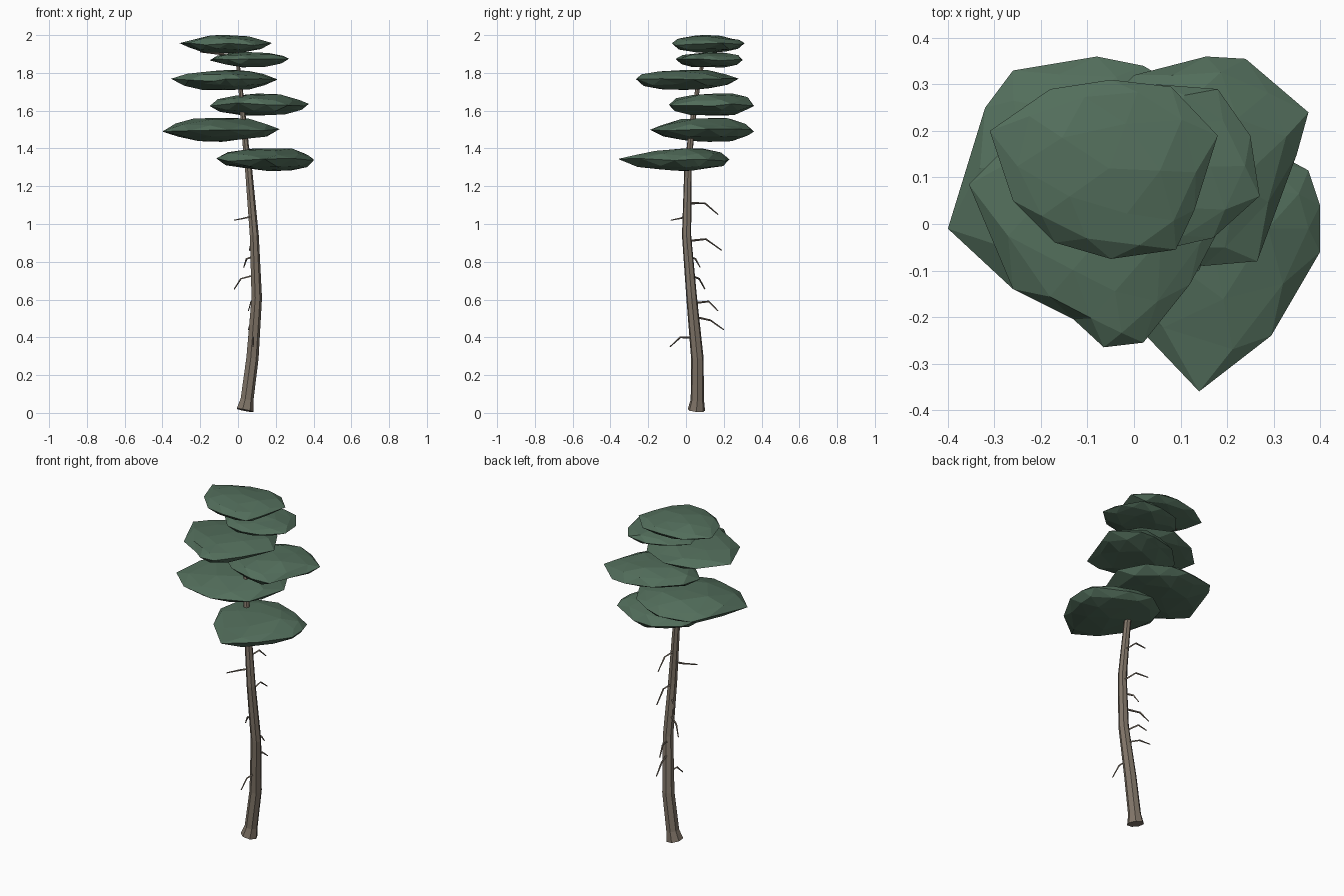
import bpy, bmesh, math, random
from mathutils import Vector

random.seed(4)


def material(name, rgb):
    m = bpy.data.materials.new(name)
    m.diffuse_color = (*rgb, 1)
    return m


BARK = material("bark", (0.22, 0.18, 0.14))
NEEDLES = material("needles", (0.085, 0.155, 0.105))


def finish(bm, name, mat):
    bmesh.ops.recalc_face_normals(bm, faces=bm.faces)
    me = bpy.data.meshes.new(name)
    bm.to_mesh(me)
    bm.free()
    me.materials.append(mat)
    ob = bpy.data.objects.new(name, me)
    bpy.context.collection.objects.link(ob)


def tube(name, pts, radii, sides):
    """Faceted tube with rings square to the path."""
    bm = bmesh.new()
    pts = [Vector(p) for p in pts]
    rings = []
    for i, (p, r) in enumerate(zip(pts, radii)):
        t = pts[min(i + 1, len(pts) - 1)] - pts[max(i - 1, 0)]
        rot = Vector((0, 0, 1)).rotation_difference(t.normalized())
        ring = []
        for k in range(sides):
            a = math.tau * k / sides
            ring.append(bm.verts.new(p + rot @ Vector((r * math.cos(a), r * math.sin(a), 0))))
        rings.append(ring)
    for lo, hi in zip(rings, rings[1:]):
        for k in range(sides):
            n = (k + 1) % sides
            bm.faces.new((lo[k], lo[n], hi[n], hi[k]))
    bm.faces.new(rings[0])
    bm.faces.new(rings[-1])
    finish(bm, name, BARK)


def pad(name, z0, z1, outline):
    """Flattened icosphere whose ten-point equator follows the outline."""
    pts = [Vector(p) for p in outline]
    c = sum(pts, Vector((0, 0))) / len(pts)
    bm = bmesh.new()
    bmesh.ops.create_icosphere(bm, subdivisions=2, radius=1)
    for v in bm.verts:
        r = math.hypot(v.co.x, v.co.y)
        t = (math.degrees(math.atan2(v.co.y, v.co.x)) - 18) / 36 % 10
        i = int(t)
        edge = pts[i % 10].lerp(pts[(i + 1) % 10], t - i)
        xy = c + (edge - c) * r
        z = v.co.z
        if abs(z) < 0.95:
            z += random.uniform(-0.16, 0.16)
        v.co = (xy.x, xy.y, (z0 + z1) / 2 + z * (z1 - z0) / 2)
    finish(bm, name, NEEDLES)


# Curving trunk with a flared foot
tube("trunk",
     [(.035, .055, .014), (.046, .06, .07), (.075, .06, .29), (.098, .03, .61),
      (.085, .003, .94), (.056, .01, 1.28), (.04, .022, 1.42), (.025, .04, 1.58),
      (.013, .062, 1.72), (0, .085, 1.84), (-.008, .1, 1.94)],
     [.047, .036, .034, .029, .025, .02, .017, .015, .012, .01, .007], 7)

# Foliage pads, lowest first
pad("foliage_1", 1.28, 1.40, [(.40, .04), (.375, .115), (.2, .21), (.06, .23), (-.07, .14),
                              (-.115, 0), (-.05, -.16), (.14, -.36), (.295, -.24), (.40, -.06)])
pad("foliage_2", 1.435, 1.56, [(.22, .12), (.14, .27), (.02, .34), (-.08, .36), (-.26, .33),
                               (-.32, .25), (-.40, -.01), (-.26, -.14), (-.05, -.19), (.14, -.1)])
pad("foliage_3", 1.575, 1.69, [(.35, .15), (.375, .24), (.24, .355), (.155, .36), (0, .32),
                               (-.12, .2), (-.15, .08), (0, -.06), (.15, -.09), (.265, -.08)])
pad("foliage_4", 1.71, 1.815, [(.21, .04), (.12, .2), (-.05, .28), (-.22, .22), (-.355, .085),
                               (-.26, -.14), (-.13, -.205), (-.065, -.265), (.02, -.255), (.12, -.13)])
pad("foliage_5", 1.83, 1.91, [(.25, .19), (.18, .29), (.05, .30), (-.08, .26), (-.15, .17),
                              (-.13, .06), (-.05, -.03), (.06, -.055), (.17, -.03), (.27, .06)])
pad("foliage_6", 1.905, 2.0, [(.18, .19), (.08, .295), (-.05, .31), (-.18, .29), (-.31, .20),
                              (-.26, .05), (-.17, -.04), (-.05, -.075), (.09, -.055), (.13, .03)])

# Dead twigs: base, bend, tip
TWIGS = [
    [(.07, .01, 1.11), (.07, .10, 1.11), (.065, .17, 1.05)],
    [(.075, 0, 1.04), (.03, -.03, 1.03), (-.02, -.08, 1.02)],
    [(.085, .01, .91), (.075, .105, .92), (.06, .19, .86)],
    [(.085, .015, .83), (.045, .05, .815), (.03, .075, .77)],
    [(.09, .02, .73), (.015, .07, .71), (-.02, .10, .655)],
    [(.095, .035, .58), (.07, .12, .59), (.055, .17, .54)],
    [(.09, .04, .51), (.07, .13, .49), (.055, .20, .44)],
    [(.08, .05, .40), (.08, -.03, .40), (.08, -.085, .35)],
]
for n, pts in enumerate(TWIGS, 1):
    tube(f"twig_{n}", pts, [.006, .005, .003], 4)

# Short branches carrying the pads
BRANCHES = [
    [(.05, .01, 1.31), (.16, -.05, 1.34)],
    [(.035, .03, 1.47), (-.1, .08, 1.49)],
    [(.02, .045, 1.61), (.12, .12, 1.63)],
    [(.013, .06, 1.73), (-.08, 0, 1.76)],
    [(0, .085, 1.85), (.06, .12, 1.87)],
    [(0, .09, 1.89), (-.2, .12, 1.912)],
]
for n, pts in enumerate(BRANCHES, 1):
    tube(f"branch_{n}", pts, [.007, .004], 4)
